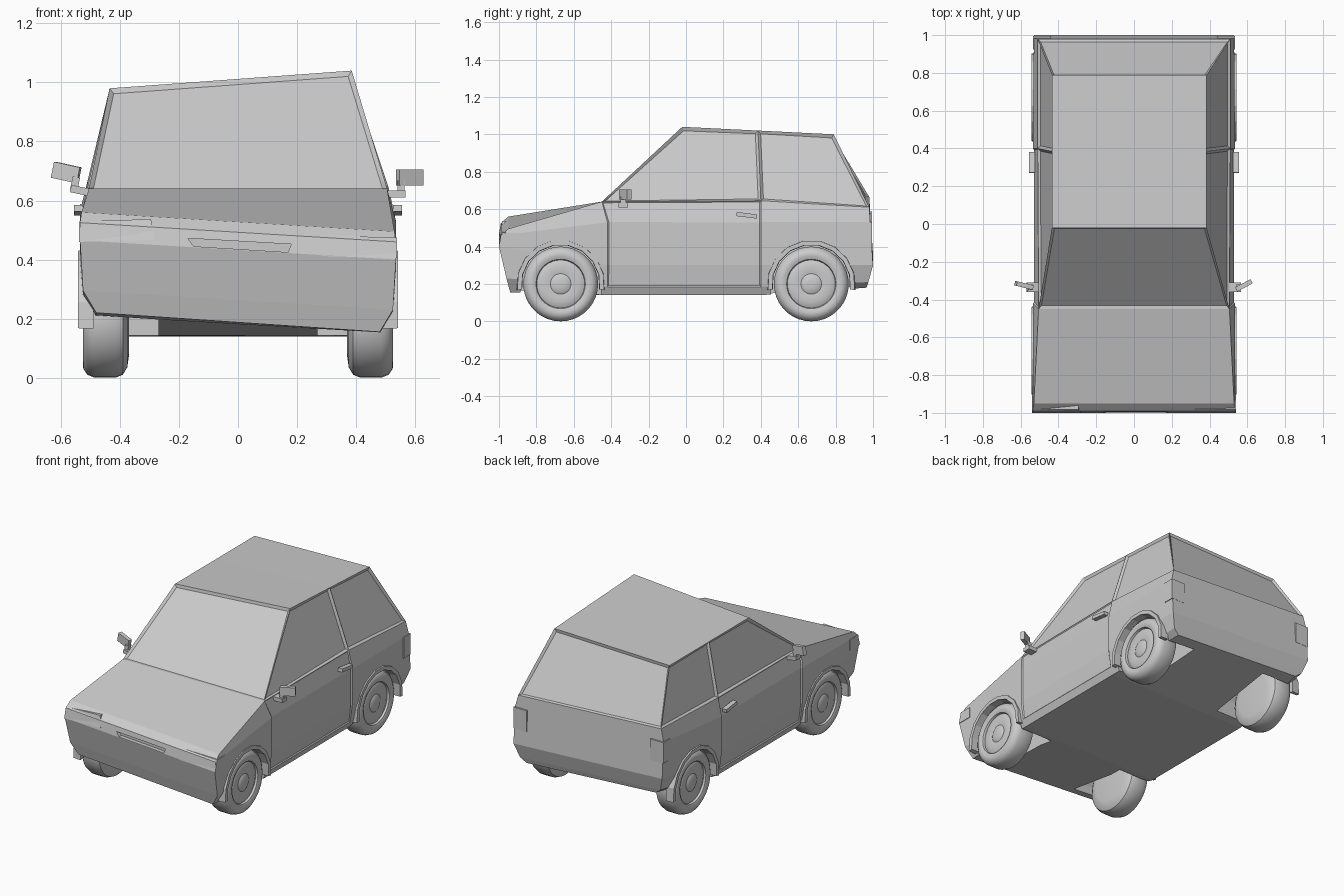
import bpy, bmesh, math
from mathutils import Vector, Matrix

if "Cube" in bpy.data.objects:
    bpy.data.objects.remove(bpy.data.objects["Cube"])


def make(name, bm, smooth=False):
    bmesh.ops.recalc_face_normals(bm, faces=bm.faces)
    me = bpy.data.meshes.new(name)
    bm.to_mesh(me)
    bm.free()
    ob = bpy.data.objects.new(name, me)
    bpy.context.collection.objects.link(ob)
    if smooth:
        bpy.ops.object.select_all(action='DESELECT')
        ob.select_set(True)
        bpy.context.view_layer.objects.active = ob
        bpy.ops.object.shade_smooth_by_angle(angle=math.radians(35))
    return ob


def loft(name, a, b):
    """Solid between two matching polygons."""
    bm = bmesh.new()
    va, vb = [bm.verts.new(p) for p in a], [bm.verts.new(p) for p in b]
    n = len(a)
    bm.faces.new(va)
    bm.faces.new(vb[::-1])
    for i in range(n):
        bm.faces.new((va[i], va[(i + 1) % n], vb[(i + 1) % n], vb[i]))
    return make(name, bm)


def box(name, c, size, rot=(0, 0, 0)):
    bm = bmesh.new()
    bmesh.ops.create_cube(bm, size=1)
    bmesh.ops.scale(bm, vec=size, verts=bm.verts)
    ob = make(name, bm)
    ob.location, ob.rotation_euler = c, rot
    return ob


def cut(ob, cutter):
    cutter.hide_render = True
    m = ob.modifiers.new("cut", 'BOOLEAN')
    m.operation, m.solver, m.object = 'DIFFERENCE', 'EXACT', cutter
    bpy.context.view_layer.objects.active = ob
    bpy.ops.object.modifier_apply(modifier=m.name)
    bpy.data.objects.remove(cutter)


# Body stations (front, cowl, centre pillar, rear); levels bottom to top as (x, y, z)
stations = [
    [(.48, -.94, .155), (.525, -.96, .23), (.535, -1, .40), (.535, -.99, .46), (.53, -.95, .495)],
    [(.50, -.42, .14), (.52, -.42, .185), (.535, -.42, .30), (.535, -.42, .53), (.505, -.45, .64), (.385, -.02, 1.04)],
    [(.50, .40, .14), (.52, .40, .185), (.535, .40, .30), (.535, .40, .53), (.51, .40, .645), (.385, .385, 1.02)],
    [(.46, .965, .18), (.50, .975, .21), (.53, 1, .30), (.53, .985, .53), (.51, .98, .61), (.385, .79, 1.0)],
]
lift = [.065, 0, 0, .055]            # the left side is bent upward at both ends

bm = bmesh.new()
R = [[bm.verts.new(p) for p in st] for st in stations]
L = []
for st, d in zip(stations, lift):
    L.append([bm.verts.new((-x, y, z + d)) if k < 5 else bm.verts.new((-.435, y, .98))
              for k, (x, y, z) in enumerate(st)])
doors, windows = [], []
for S in (R, L):
    door = []
    for i in range(3):
        for k in range(5 if i else 4):
            f = bm.faces.new((S[i][k], S[i + 1][k], S[i + 1][k + 1], S[i][k + 1]))
            if k == 4:
                windows.append(f)
            elif i == 1 and k > 0:
                door.append(f)
    doors.append(door)
for i in range(3):
    bm.faces.new((R[i][0], R[i + 1][0], L[i + 1][0], L[i][0]))
    if i:
        bm.faces.new((R[i][5], R[i + 1][5], L[i + 1][5], L[i][5]))
for k in range(4):
    bm.faces.new((R[0][k], R[0][k + 1], L[0][k + 1], L[0][k]))
bm.faces.new((R[0][4], R[1][4], L[1][4], L[0][4]))
windows.append(bm.faces.new((R[1][4], R[1][5], L[1][5], L[1][4])))
for k in range(5):
    f = bm.faces.new((R[3][k], R[3][k + 1], L[3][k + 1], L[3][k]))
windows.append(f)
bmesh.ops.recalc_face_normals(bm, faces=bm.faces)
bmesh.ops.inset_individual(bm, faces=windows, thickness=.02, depth=-.012)
for d in doors:
    bmesh.ops.inset_region(bm, faces=d, thickness=.008, depth=-.006)
body = make("car_body", bm)


def arc(r, y, x, a0, a1, n):
    return [Vector((x, y + r * math.cos(t), .2 + r * math.sin(t)))
            for t in (math.radians(a0 + (a1 - a0) * i / n) for i in range(n + 1))]


# Wheel wells and grille slot
for s in (-1, 1):
    for y in (-.67, .67):
        cut(body, loft("well_cutter", arc(.222, y, s * .27, 15, 345, 11), arc(.222, y, s * .7, 15, 345, 11)))
cut(body, loft("slot_cutter",
               [(-.17, -1.02, .472), (.18, -1.02, .452), (.17, -1.02, .425), (-.15, -1.02, .445)],
               [(-.17, -.975, .472), (.18, -.975, .452), (.17, -.975, .425), (-.15, -.975, .445)]))

# Wheels: lathed profile (x offset, radius)
tyre = [(.37, 0), (.37, .13), (.375, .165), (.39, .19), (.415, .2), (.485, .2), (.51, .19),
        (.524, .17), (.525, .15), (.518, .132), (.505, .128), (.508, .12), (.516, .1),
        (.508, .055), (.514, .045), (.518, .02), (.518, 0)]
for s, side in ((-1, "left"), (1, "right")):
    for y, end in ((-.67, "front"), (.67, "rear")):
        bm = bmesh.new()
        vs = [bm.verts.new((s * x, y, .2 + r)) for x, r in tyre]
        es = [bm.edges.new(p) for p in zip(vs, vs[1:])]
        bmesh.ops.spin(bm, geom=vs + es, cent=(0, y, .2), axis=(1, 0, 0), angle=2 * math.pi, steps=36)
        bmesh.ops.remove_doubles(bm, verts=bm.verts, dist=.0005)
        make(f"{end}_{side}_wheel", bm, True)

        # Faceted arch lip
        a = arc(.238, y, s * .49, -8, 188, 9) + arc(.208, y, s * .49, -8, 188, 9)[::-1]
        b = arc(.234, y, s * .542, -8, 188, 9) + arc(.210, y, s * .542, -8, 188, 9)[::-1]
        bm = bmesh.new()
        A, B = [bm.verts.new(p) for p in a], [bm.verts.new(p) for p in b]
        n = len(A)
        for i in range(n):
            j = (i + 1) % n
            bm.faces.new((A[i], A[j], B[j], B[i]))
        for i in range(n // 2 - 1):
            for V in (A, B):
                bm.faces.new((V[i], V[i + 1], V[n - 2 - i], V[n - 1 - i]))
        make(f"{end}_{side}_arch", bm)

    # Headlight wrapping round the corner
    d = .055 if s < 0 else 0
    loft(f"{side}_headlight",
         [(s * .28, -1.0, .412 + d), (s * .539, -1.001, .405 + d), (s * .539, -.982, .474 + d), (s * .295, -.982, .482 + d)],
         [(s * .28, -.90, .412 + d), (s * .539, -.90, .405 + d), (s * .539, -.90, .472 + d), (s * .295, -.90, .48 + d)])
    # Tail light
    box(f"{side}_tail_light", (s * .487, .96, .465 + d), (.096, .07, .135))
    # Door handle
    box(f"{side}_door_handle", (s * .54, .325, .567), (.03, .11, .022), (math.radians(-7), 0, 0))
    # Door mirror: stepped arm and head, the left one tilted
    h = .012 if s < 0 else 0
    tilt = math.radians(12) if s < 0 else 0
    box(f"{side}_mirror_foot", (s * .535, -.335, .622 + h), (.065, .05, .025), (0, tilt, 0))
    box(f"{side}_mirror_arm", (s * .552, -.335, .645 + h), (.025, .03, .045), (0, tilt, 0))
    box(f"{side}_mirror_head", (s * .582, -.325, .678 + 1.4 * h), (.092, .025, .055),
        (0, tilt, math.radians(28 if s > 0 else -14)))
